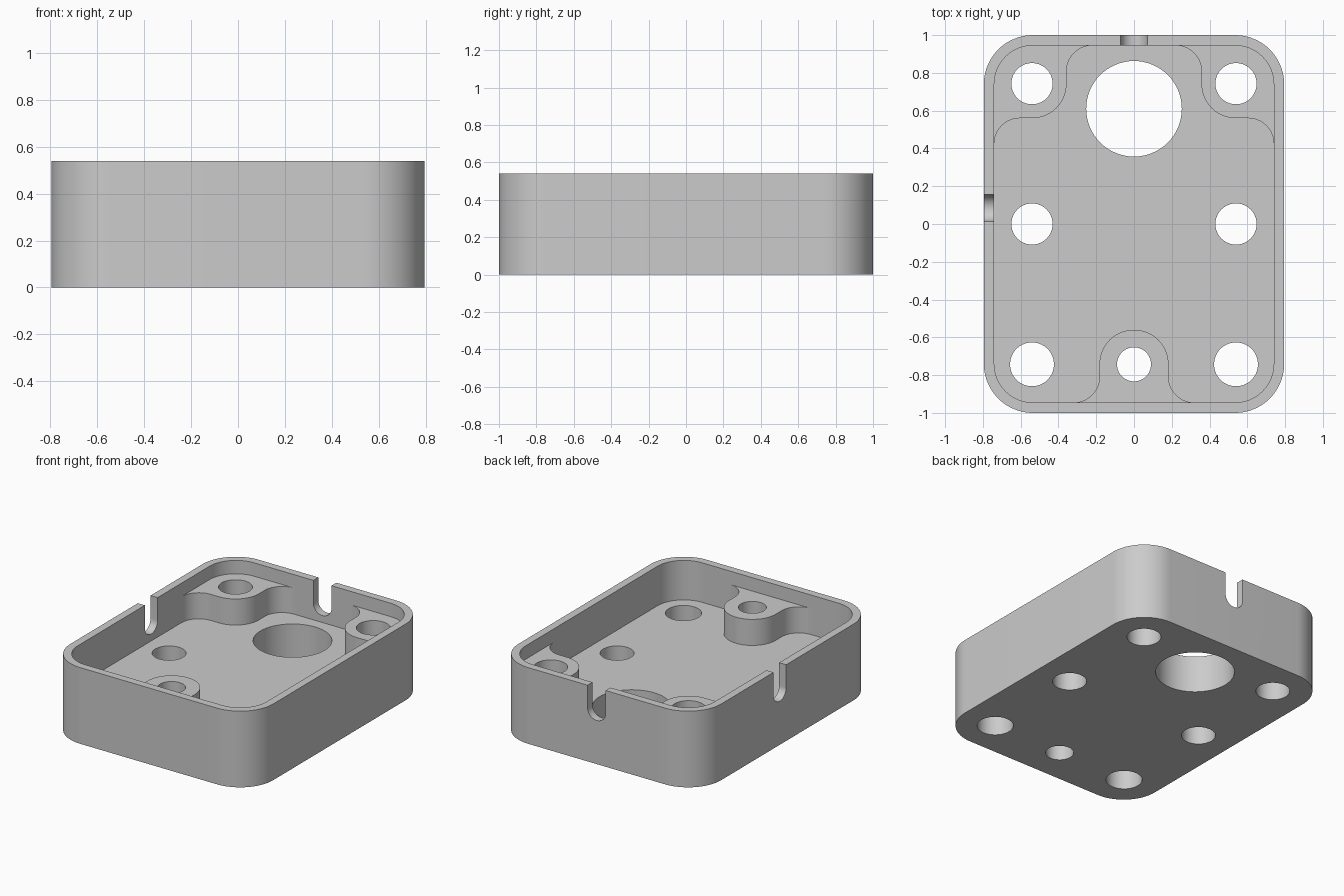
import bpy, bmesh, math
from mathutils import Matrix

cube = bpy.data.objects.get("Cube")
if cube:
    bpy.data.objects.remove(cube, do_unlink=True)

HALF_X, HALF_Y, HEIGHT = 0.795, 1.0, 0.54
WALL, CORNER = 0.055, 0.26
FLOOR, BOSS_TOP = 0.26, 0.445
IN_X, IN_Y = HALF_X - WALL, HALF_Y - WALL
HOLE_X, HOLE_Y = 0.54, 0.743
BOSS_R, FILLET = 0.183, 0.135

grey = bpy.data.materials.new("plain grey")
grey.use_nodes = True
grey.diffuse_color = (0.6, 0.6, 0.6, 1)
grey.node_tree.nodes["Principled BSDF"].inputs["Base Color"].default_value = (0.6, 0.6, 0.6, 1)


def arc(cx, cy, r, start, end, steps=20):
    """Points along an arc, angles in degrees."""
    angles = [math.radians(start + (end - start) * i / steps) for i in range(steps + 1)]
    return [(cx + r * math.cos(a), cy + r * math.sin(a)) for a in angles]


def rounded_rect(hx, hy, r):
    return (arc(hx - r, hy - r, r, 0, 90) + arc(r - hx, hy - r, r, 90, 180)
            + arc(r - hx, r - hy, r, 180, 270) + arc(hx - r, r - hy, r, 270, 360))


def prism(name, outline, low, high, matrix=None):
    """Extrude a flat outline between two heights."""
    bm = bmesh.new()
    face = bm.faces.new([bm.verts.new((x, y, low)) for x, y in outline])
    top = bmesh.ops.extrude_face_region(bm, geom=[face])["geom"]
    verts = [v for v in top if isinstance(v, bmesh.types.BMVert)]
    bmesh.ops.translate(bm, verts=verts, vec=(0, 0, high - low))
    if matrix:
        bmesh.ops.transform(bm, matrix=matrix, verts=bm.verts)
    bmesh.ops.recalc_face_normals(bm, faces=bm.faces)
    mesh = bpy.data.meshes.new(name)
    bm.to_mesh(mesh)
    bm.free()
    mesh.materials.append(grey)
    obj = bpy.data.objects.new(name, mesh)
    bpy.context.collection.objects.link(obj)
    return obj


def combine(target, tool, operation):
    """Apply one boolean and discard its tool."""
    mod = target.modifiers.new(operation.lower(), 'BOOLEAN')
    mod.operation, mod.solver, mod.object = operation, 'EXACT', tool
    bpy.context.view_layer.objects.active = target
    bpy.ops.object.modifier_apply(modifier=mod.name)
    bpy.data.objects.remove(tool, do_unlink=True)


# Tray with an open pocket
housing = prism("housing", rounded_rect(HALF_X, HALF_Y, CORNER), 0, HEIGHT)
pocket = prism("pocket_cutter", rounded_rect(IN_X, IN_Y, CORNER - WALL), FLOOR, HEIGHT + 0.1)
combine(housing, pocket, 'DIFFERENCE')

# Back corner bosses, blended into the walls and sunk slightly into them
sink = WALL / 2
edge_x, edge_y = HOLE_X - BOSS_R, HOLE_Y - BOSS_R
corner_r = CORNER - sink
corner_outline = (
    arc(edge_x - FILLET, IN_Y - FILLET, FILLET, 90, 0)
    + arc(HOLE_X, HOLE_Y, BOSS_R, 180, 270)
    + arc(IN_X - FILLET, edge_y - FILLET, FILLET, 90, 0)
    + [(IN_X + sink, edge_y - FILLET)]
    + arc(HALF_X - CORNER, HALF_Y - CORNER, corner_r, 0, 90)
    + [(edge_x - FILLET, IN_Y + sink)])
for side in (1, -1):
    outline = [(side * x, y) for x, y in corner_outline]
    combine(housing, prism("corner_boss", outline, FLOOR - 0.03, BOSS_TOP), 'UNION')

# Front boss
reach = BOSS_R + FILLET
front_outline = (
    arc(reach, FILLET - IN_Y, FILLET, 270, 180)
    + arc(0, -HOLE_Y, BOSS_R, 0, 180, 40)
    + arc(-reach, FILLET - IN_Y, FILLET, 0, -90)
    + [(-reach, -IN_Y - sink), (reach, -IN_Y - sink)])
combine(housing, prism("front_boss", front_outline, FLOOR - 0.03, BOSS_TOP), 'UNION')

# Through holes: x, y, radius
holes = [(0, 0.61, 0.253), (0, -HOLE_Y, 0.09)]
for side in (1, -1):
    holes += [(side * HOLE_X, HOLE_Y, 0.109), (side * HOLE_X, 0, 0.109),
              (side * HOLE_X, -HOLE_Y, 0.116)]
for x, y, r in holes:
    circle = arc(x, y, r, 0, 360, 64)[:-1]
    combine(housing, prism("hole_cutter", circle, -0.1, HEIGHT + 0.1), 'DIFFERENCE')

# Round-bottomed cable slots in the back wall and one side wall
slot_r = 0.071
slot_outline = arc(0, 0.38, slot_r, 180, 360, 32) + [(slot_r, HEIGHT + 0.1), (-slot_r, HEIGHT + 0.1)]
upright = Matrix.Rotation(math.radians(90), 4, 'X')
back = Matrix.Translation((0, HALF_Y, 0)) @ upright
side = Matrix.Translation((-HALF_X, 0.085, 0)) @ Matrix.Rotation(math.radians(90), 4, 'Z') @ upright
for matrix in (back, side):
    combine(housing, prism("slot_cutter", slot_outline, -0.08, 0.08, matrix), 'DIFFERENCE')

# Smooth the curved walls, keep the rims sharp
bpy.ops.object.select_all(action='DESELECT')
housing.select_set(True)
bpy.context.view_layer.objects.active = housing
bpy.ops.object.shade_smooth_by_angle(angle=math.radians(30))
